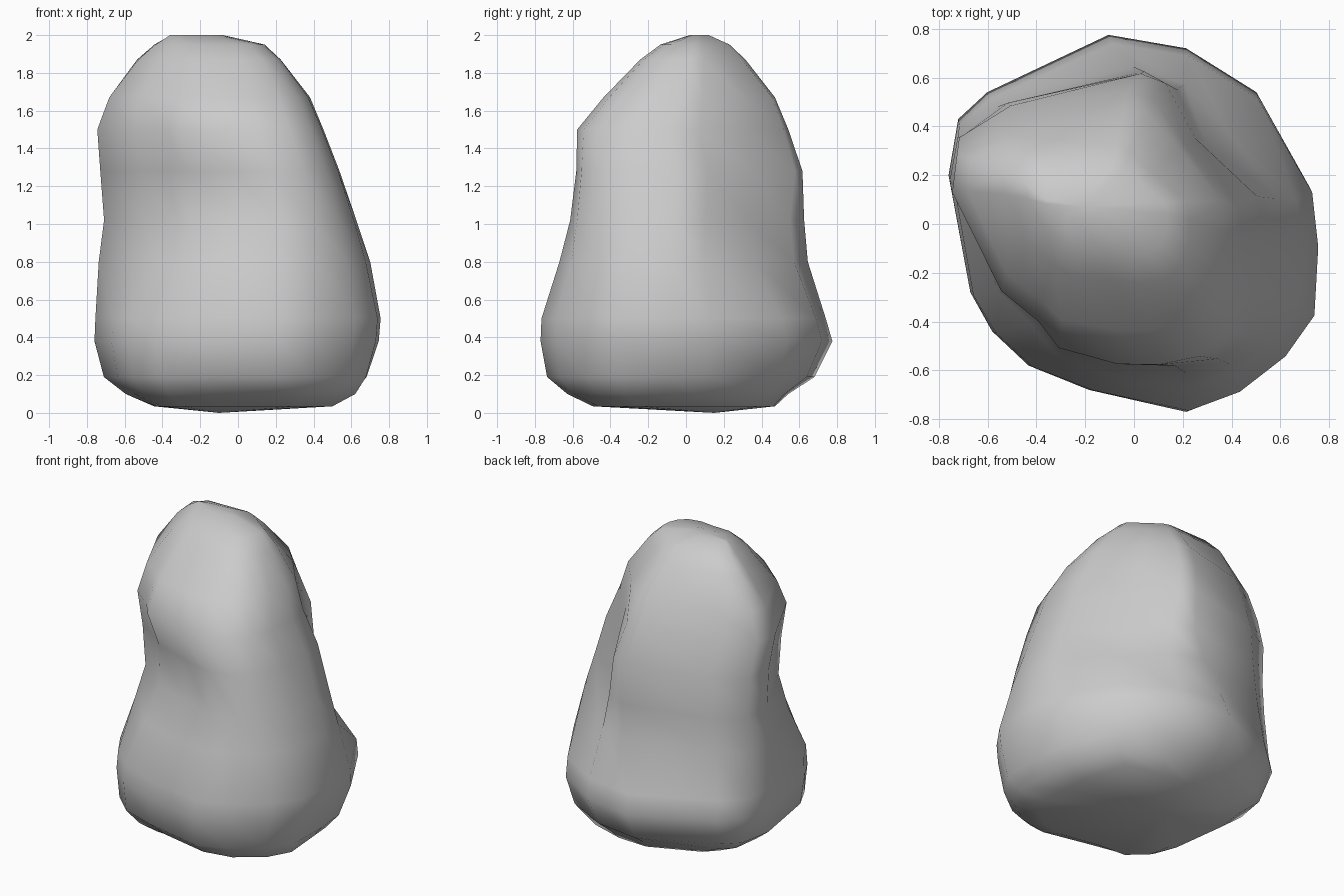
import bpy, bmesh
from math import atan2, sin, pi
from mathutils import Vector

if "Cube" in bpy.data.objects:
    bpy.data.objects.remove(bpy.data.objects["Cube"])

# Plan outlines of the broad foot and of the narrower shoulder (matching points)
FOOT = [(-.10, .775), (.22, .72), (.51, .54), (.73, .15), (.755, -.08), (.74, -.37),
        (.62, -.54), (.43, -.69), (.22, -.77), (-.18, -.68), (-.43, -.58), (-.58, -.44),
        (-.67, -.28), (-.76, .20), (-.72, .43), (-.60, .54)]
SHOULDER = [(-.02, .63), (.09, .62), (.26, .42), (.44, .12), (.46, -.04), (.43, -.24),
            (.36, -.40), (.25, -.50), (.10, -.55), (-.06, -.57), (-.30, -.50), (-.38, -.38),
            (-.53, -.25), (-.74, .18), (-.72, .35), (-.52, .47)]

# Silhouette levels: z, x min, x max, y min, y max, blend foot -> shoulder
LEVELS = [(.035, -.44, .48, -.48, .47, 0), (.10, -.59, .60, -.61, .54, 0),
          (.19, -.71, .68, -.73, .68, 0), (.38, -.76, .745, -.77, .775, 0),
          (.50, -.755, .755, -.765, .74, .05), (.80, -.73, .70, -.67, .645, .5),
          (1.02, -.70, .625, -.61, .635, .8), (1.28, -.725, .535, -.587, .632, 1),
          (1.50, -.745, .45, -.57, .55, 1), (1.67, -.68, .38, -.43, .475, 1),
          (1.87, -.52, .225, -.22, .325, 1), (1.95, -.43, .14, -.12, .24, 1),
          (2.0, -.36, -.08, .02, .12, 1)]

# Bulge of the four plan corners at some levels:
# back right, back left, front left, front right
CORNERS = {0: (.09, .02, .10, .05), 1: (.07, .02, .06, .06), 2: (.03, 0, .02, .02),
           5: (-.10, .04, -.03, 0), 6: (-.15, .05, -.02, .03), 7: (-.10, .02, .01, .05),
           8: (-.05, 0, .01, .05), 9: (-.02, .01, .04, .04), 10: (-.04, .06, .05, .05),
           11: (-.03, .06, .04, .03)}


def fit(points, lo, hi, axis):
    """Stretch points along an axis so they span lo..hi."""
    a = min(p[axis] for p in points)
    b = max(p[axis] for p in points)
    for p in points:
        p[axis] = lo + (p[axis] - a) / (b - a) * (hi - lo)


bm = bmesh.new()
rings = []
for k, (z, x0, x1, y0, y1, t) in enumerate(LEVELS):
    pts = [Vector((*f, z)).lerp(Vector((*s, z)), t) for f, s in zip(FOOT, SHOULDER)]
    fit(pts, x0, x1, 0)
    fit(pts, y0, y1, 1)
    mid = Vector(((x0 + x1) / 2, (y0 + y1) / 2, z))
    for p in pts:
        d = p - mid
        angle = atan2(d.y, d.x) % (2 * pi)
        bulge = CORNERS.get(k, (0,) * 4)[int(angle / (pi / 2)) % 4]
        p += d.normalized() * bulge * sin(2 * angle) ** 2
    # hollow under the front left brow
    if 1.0 < z < 1.3:
        for i, d in ((8, .01), (9, .06), (10, .07), (11, .03)):
            pts[i].y += d
    rings.append([bm.verts.new(p) for p in pts])

# Skin between the levels
n = len(FOOT)
for a, b in zip(rings, rings[1:]):
    for i in range(n):
        j = (i + 1) % n
        bm.faces.new((a[i], a[j], b[j], b[i]))

# Underside and crown
for ring, c in ((rings[0], (-.1, .15, 0)), (rings[-1], (-.2, .07, 2.0))):
    v = bm.verts.new(c)
    for i in range(n):
        bm.faces.new((ring[i], ring[(i + 1) % n], v))

bmesh.ops.recalc_face_normals(bm, faces=bm.faces)
for f in bm.faces:
    f.smooth = True
mesh = bpy.data.meshes.new("boulder")
bm.to_mesh(mesh)
bm.free()
boulder = bpy.data.objects.new("boulder", mesh)
bpy.context.collection.objects.link(boulder)
